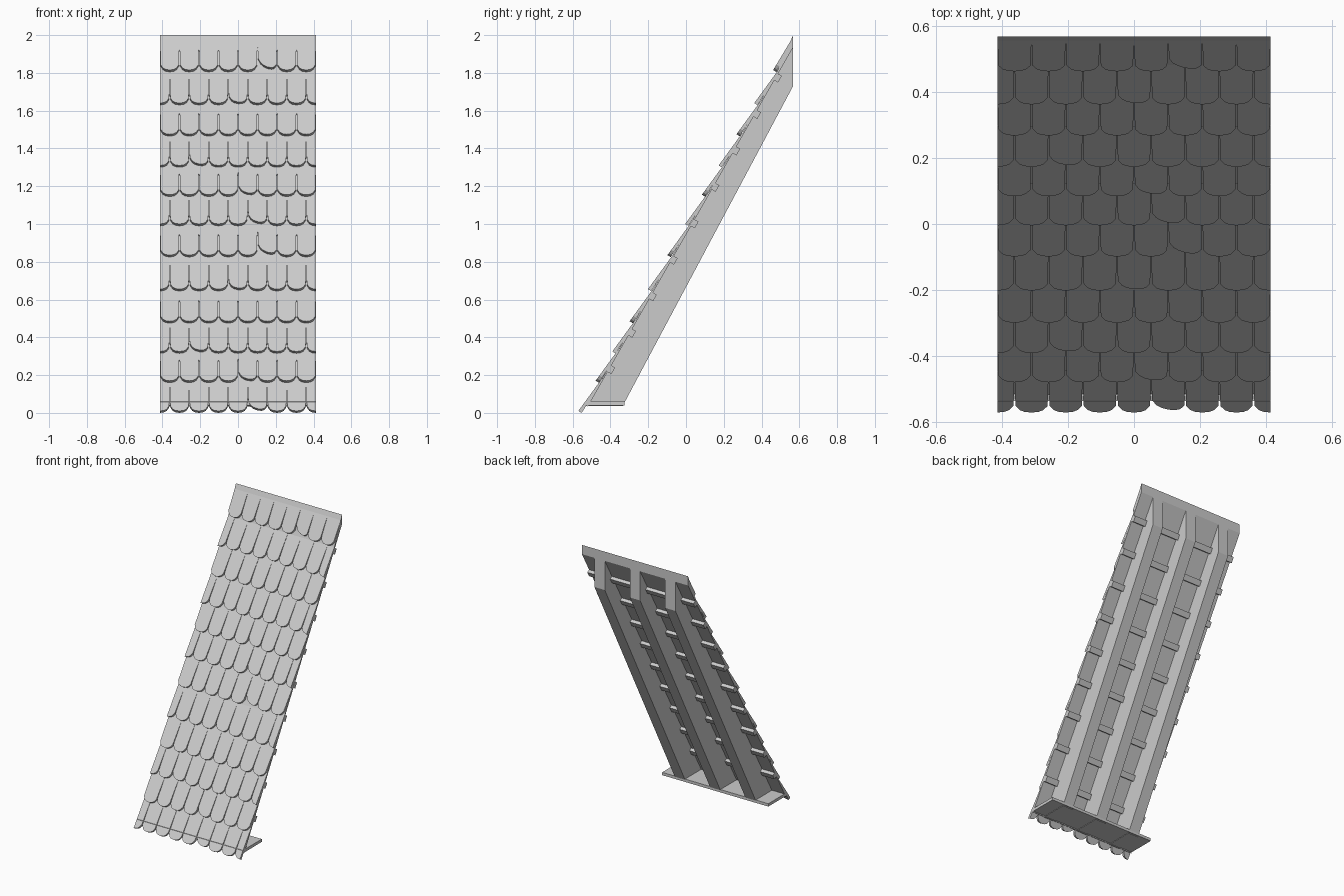
import bpy
import bmesh
import math
from mathutils import Vector

if "Cube" in bpy.data.objects:
    bpy.data.objects.remove(bpy.data.objects["Cube"], do_unlink=True)

HALF = 0.413                      # half width of the roof
BACK = 0.567                      # plumb cut at the ridge
PITCH = math.atan2(1.99, 1.137)
UP = Vector((0, math.cos(PITCH), math.sin(PITCH)))
OUT = Vector((0, -math.sin(PITCH), math.cos(PITCH)))

grey = bpy.data.materials.new("light_grey")
grey.use_nodes = True
grey.diffuse_color = (0.6, 0.6, 0.6, 1)
grey.node_tree.nodes["Principled BSDF"].inputs["Base Color"].default_value = (0.6, 0.6, 0.6, 1)


def at(z, off=0.0):
    """Point on the slope line at height z, moved along the roof normal."""
    return Vector((0, BACK + (z - 2) / math.tan(PITCH), z)) + OUT * off


def finish(name, bm):
    bmesh.ops.recalc_face_normals(bm, faces=bm.faces[:])
    mesh = bpy.data.meshes.new(name)
    bm.to_mesh(mesh)
    bm.free()
    mesh.materials.append(grey)
    obj = bpy.data.objects.new(name, mesh)
    bpy.context.collection.objects.link(obj)
    return obj


def loft(bm, front, back):
    """Closed solid between two matching outlines."""
    a = [bm.verts.new(p) for p in front]
    b = [bm.verts.new(p) for p in back]
    bm.faces.new(a)
    bm.faces.new(b[::-1])
    for i in range(len(a)):
        j = (i + 1) % len(a)
        bm.faces.new((a[i], b[i], b[j], a[j]))


def prism(name, profile, x0, x1):
    """Side profile of (y, z) points extruded across x."""
    bm = bmesh.new()
    loft(bm, [(x0, y, z) for y, z in profile], [(x1, y, z) for y, z in profile])
    return finish(name, bm)


def yz(p):
    return p.y, p.z


# Roof deck with a thicker plumb end at the ridge
prism("roof_deck", [(BACK, 2.0), (BACK, 1.935), yz(at(0.05, -0.032)),
                    yz(at(0.05, -0.024)), yz(at(1.8, -0.024))], -HALF, HALF)

# Three tapered rafters
rafter = [(-0.53, 0.037), (-0.335, 0.037), (BACK, 1.73), (BACK, 1.936)]
for name, x in (("rafter_right", -0.275), ("rafter_middle", 0), ("rafter_left", 0.275)):
    prism(name, rafter, x - 0.04, x + 0.04)

# Battens under the deck
for i in range(9):
    z = 0.25 + i * 0.193
    low, high = at(z, -0.055), at(z, -0.026)
    prism(f"batten_{i + 1}", [yz(low - UP * 0.02), yz(low + UP * 0.02),
                              yz(high + UP * 0.02), yz(high - UP * 0.02)], -HALF, HALF)

# Soffit board at the eave
prism("soffit_board", [(-0.535, 0.04), (-0.325, 0.04), (-0.325, 0.06), (-0.535, 0.06)],
      -HALF, HALF)

# Shingle rows, from the ridge down
ROWS = [1.815, 1.64, 1.475, 1.31, 1.155, 1.0, 0.835, 0.655, 0.485, 0.325, 0.17, 0.01]
STEP = HALF / 4
HALF_LIP = [(-STEP / 2 + 0.003, 0.034), (-0.036, 0.013), (-0.022, 0.004), (0, 0)]
LIP = HALF_LIP + [(-x, s) for x, s in HALF_LIP[-2::-1]]
# Worn shingles: (row in pattern, place) -> how far the left corner is raised
WORN = {(0, 5): 0.04, (1, 4): 0.015, (3, 2): 0.02, (4, 4): 0.025, (5, 5): 0.03}


def shingle(bm, x, z, length, drop, lip, worn):
    top_l = -STEP / 2 if lip[0][0] < 0 else 0
    top_r = STEP / 2 if lip[-1][0] > 0 else 0
    outline = [(u, s + worn * max(0, 0.5 - u / STEP)) for u, s in lip]
    outline += [(top_r, length), (top_l, length)]
    tip = at(z)
    upper, lower = [], []
    for u, s in outline:
        t = s / length
        p = tip + UP * s + Vector((x + u, 0, 0))
        upper.append(p + OUT * (-drop * t))
        lower.append(p + OUT * (-drop * t - 0.02 + 0.012 * t))
    loft(bm, upper, lower)


for row, z in enumerate(ROWS):
    bm = bmesh.new()
    odd = row % 2
    length, drop = (0.19, 0.004) if row == 0 else (0.21, 0.023)
    for i in range(8 + odd):
        x = -HALF + STEP * (i + (0 if odd else 0.5))
        lip = LIP
        if odd and i == 0:
            lip = [p for p in LIP if p[0] >= 0]
        elif odd and i == 8:
            lip = [p for p in LIP if p[0] <= 0]
        shingle(bm, x, z, length, drop, lip, WORN.get((row % 6, i), 0))
    finish(f"shingle_row_{row + 1}", bm)
